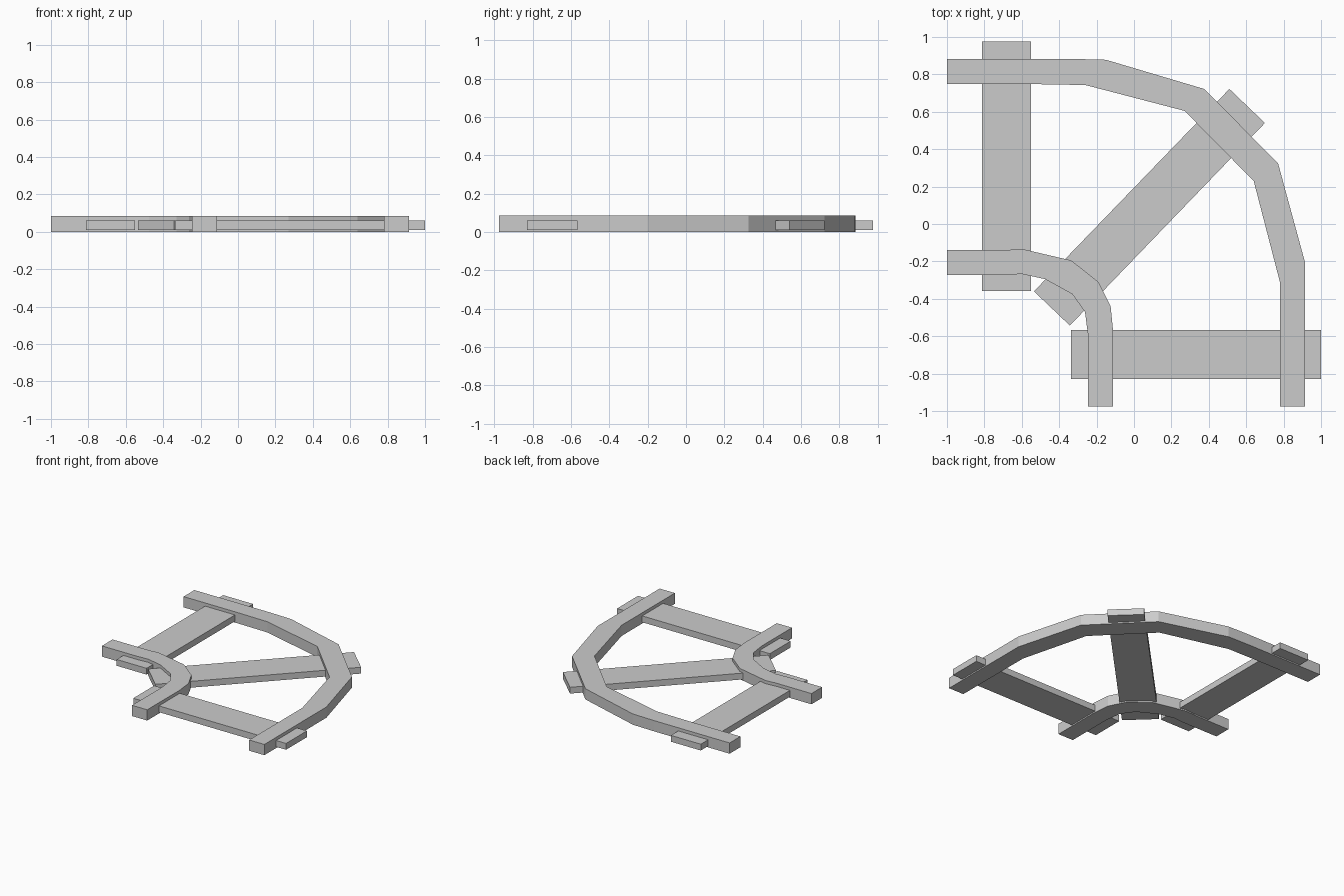
import bpy, bmesh

if "Cube" in bpy.data.objects:
    bpy.data.objects.remove(bpy.data.objects["Cube"])


def strip(name, left, right, z0, z1):
    """Solid band of quads between two matching edge lines, from z0 to z1."""
    bm = bmesh.new()
    rings = []
    for a, b in zip(left, right):
        rings.append([bm.verts.new((p[0], p[1], z))
                      for p, z in ((a, z0), (b, z0), (b, z1), (a, z1))])
    for r, s in zip(rings, rings[1:]):
        for i in range(4):
            j = (i + 1) % 4
            bm.faces.new((r[i], r[j], s[j], s[i]))
    bm.faces.new(rings[0])
    bm.faces.new(rings[-1])
    bmesh.ops.recalc_face_normals(bm, faces=bm.faces)
    mesh = bpy.data.meshes.new(name)
    bm.to_mesh(mesh)
    bm.free()
    obj = bpy.data.objects.new(name, mesh)
    bpy.context.collection.objects.link(obj)
    return obj


# Curved rails
RAIL_Z = (0.0, 0.085)
strip("outer_rail",
      [(-1, .883), (-.34, .883), (-.15, .878), (.375, .722), (.77, .325), (.913, -.2), (.913, -.975)],
      [(-1, .748), (-.54, .748), (-.26, .743), (.27, .605), (.64, .23), (.78, -.31), (.78, -.975)],
      *RAIL_Z)
strip("inner_rail",
      [(-1, -.14), (-.69, -.14), (-.6, -.133), (-.335, -.195), (-.19, -.31), (-.125, -.44), (-.112, -.57), (-.112, -.975)],
      [(-1, -.273), (-.69, -.273), (-.6, -.267), (-.475, -.295), (-.33, -.375), (-.262, -.47), (-.245, -.6), (-.245, -.975)],
      *RAIL_Z)

# Cross ties, passing through the rails
TIE_Z = (0.01, 0.06)
strip("left_tie", [(-.812, -.357), (-.812, .975)], [(-.55, -.357), (-.55, .975)], *TIE_Z)
strip("diagonal_tie", [(-.535, -.36), (.51, .722)], [(-.343, -.543), (.7, .54)], *TIE_Z)
strip("front_tie", [(-.337, -.567), (1, -.567)], [(-.337, -.828), (1, -.828)], *TIE_Z)
